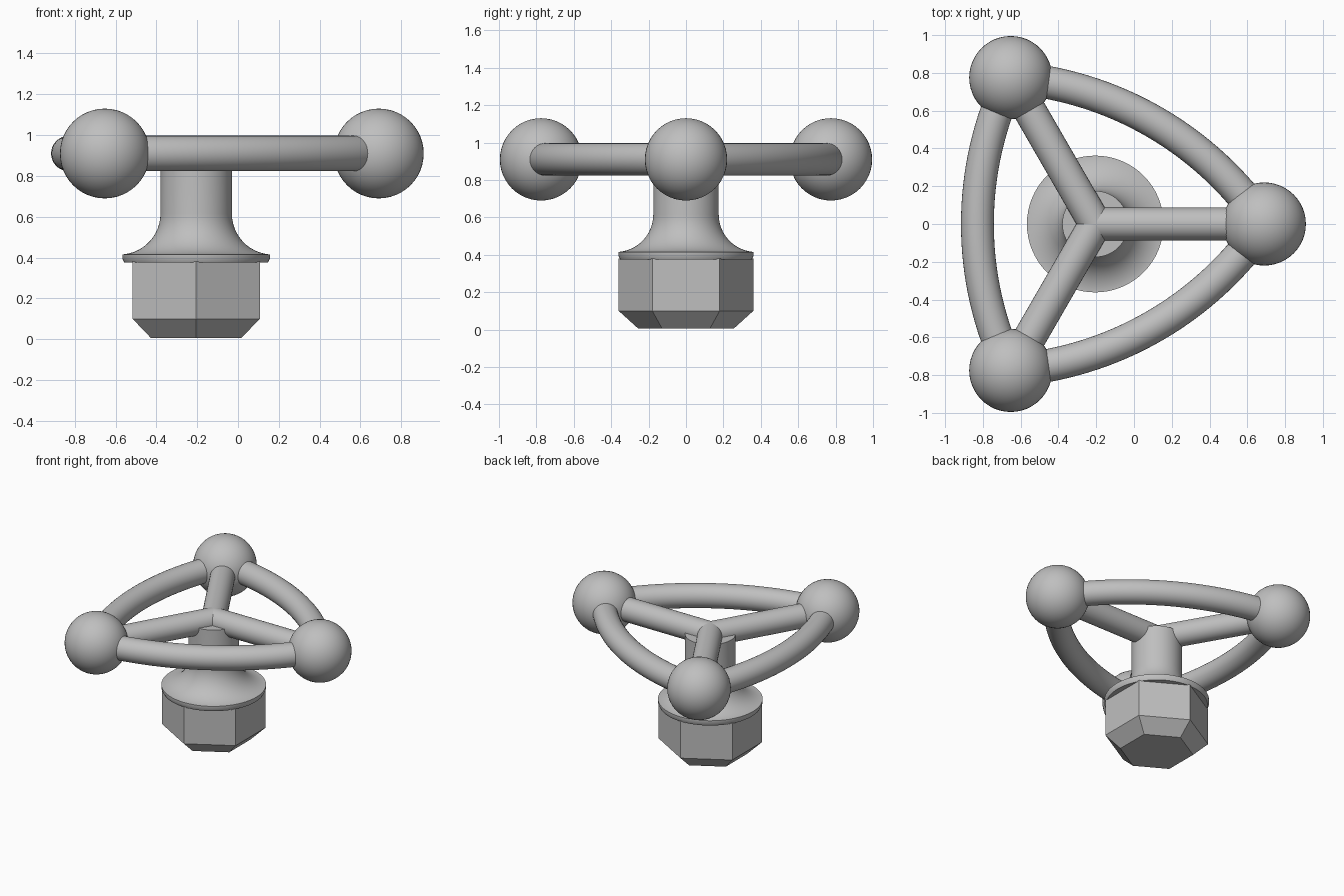
import bpy
import bmesh
import math
from mathutils import Matrix, Vector

if "Cube" in bpy.data.objects:
    bpy.data.objects.remove(bpy.data.objects["Cube"], do_unlink=True)

HUB = Vector((-0.205, 0, 0.91))
REACH = 0.895        # hub to ball centre
TUBE = 0.087         # tube radius
BALL = 0.22

grey = bpy.data.materials.new("satin_grey")
grey.use_nodes = True
colour = (0.52, 0.52, 0.52, 1)
grey.diffuse_color = colour
grey.node_tree.nodes["Principled BSDF"].inputs["Base Color"].default_value = colour


def finish(name, bm, smooth=True):
    bmesh.ops.recalc_face_normals(bm, faces=bm.faces)
    mesh = bpy.data.meshes.new(name)
    bm.to_mesh(mesh)
    bm.free()
    mesh.materials.append(grey)
    obj = bpy.data.objects.new(name, mesh)
    bpy.context.collection.objects.link(obj)
    if smooth:
        bpy.ops.object.select_all(action="DESELECT")
        obj.select_set(True)
        bpy.context.view_layer.objects.active = obj
        bpy.ops.object.shade_smooth_by_angle(angle=math.radians(35))
    return obj


def lathe(name, profile, sides, phase=0, smooth=True):
    """Turn an (r, z) profile about the vertical hub axis."""
    bm = bmesh.new()
    spot = Matrix.Translation((HUB.x, 0, 0)) @ Matrix.Rotation(phase, 4, "Z")
    verts = [bm.verts.new(spot @ Vector((r, 0, z))) for r, z in profile]
    edges = [bm.edges.new(pair) for pair in zip(verts, verts[1:])]
    bmesh.ops.spin(bm, geom=verts + edges, cent=(HUB.x, 0, 0), axis=(0, 0, 1),
                   angle=math.tau, steps=sides, use_merge=False)
    bmesh.ops.remove_doubles(bm, verts=bm.verts, dist=1e-4)
    return finish(name, bm, smooth)


# Hexagonal nut with a tapered foot
lathe("hex_nut", [(0, 0.005), (0.255, 0.005), (0.36, 0.1), (0.36, 0.38), (0, 0.38)],
      6, math.radians(30), smooth=False)

# Flange, concave fillet and stem
fillet = [(0.375 - 0.2 * math.cos(a), 0.615 - 0.2 * math.sin(a))
          for a in (math.radians(84 - 7 * i) for i in range(13))]
lathe("flanged_stem",
      [(0, 0.375), (0.352, 0.375), (0.362, 0.395), (0.362, 0.416)]
      + fillet + [(0.175, 0.91), (0, 0.91)], 64)

# Three balls, spokes and bowed rim tubes
bow_radius = 2 * REACH
half = math.asin(REACH * math.sin(math.radians(60)) / bow_radius)
bow_centre = bow_radius * math.cos(half) - REACH / 2
for i, label in enumerate(("left", "back", "front")):
    turn = Matrix.Translation(HUB) @ Matrix.Rotation(i * math.tau / 3, 4, "Z")

    bm = bmesh.new()
    bmesh.ops.create_uvsphere(bm, u_segments=48, v_segments=24, radius=BALL,
                              matrix=turn @ Matrix.Translation((REACH, 0, 0)))
    finish(label + "_ball", bm)

    bm = bmesh.new()
    bmesh.ops.create_cone(bm, cap_ends=True, segments=32, radius1=TUBE,
                          radius2=TUBE, depth=REACH,
                          matrix=turn @ Matrix.Translation((REACH / 2, 0, 0))
                          @ Matrix.Rotation(math.pi / 2, 4, "Y"))
    finish(label + "_spoke", bm)

    # The bow opposite each ball curves about a point beyond the hub
    bm = bmesh.new()
    middle = turn @ Matrix.Translation((bow_centre, 0, 0))
    start = (middle @ Matrix.Rotation(math.pi - half, 4, "Z")
             @ Matrix.Translation((bow_radius, 0, 0))
             @ Matrix.Rotation(math.pi / 2, 4, "X"))
    bmesh.ops.create_circle(bm, segments=32, radius=TUBE, matrix=start)
    bmesh.ops.spin(bm, geom=bm.verts[:] + bm.edges[:], cent=middle.translation,
                   axis=(0, 0, 1), angle=2 * half, steps=32, use_merge=False)
    finish("rim_bow_opposite_" + label, bm)
